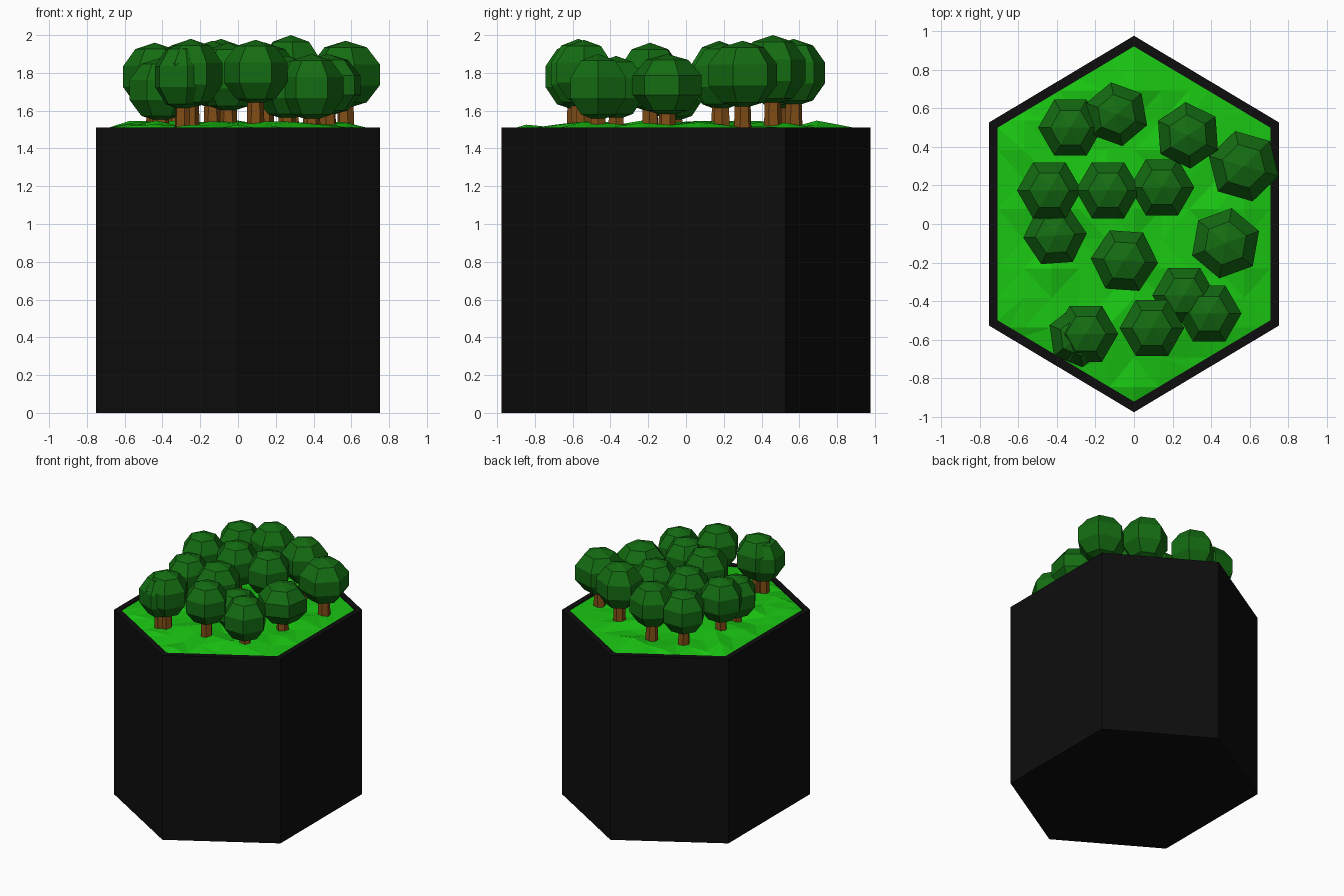
import bpy, bmesh, math, random
from mathutils import Vector, Matrix

if "Cube" in bpy.data.objects:
    bpy.data.objects.remove(bpy.data.objects["Cube"])

random.seed(4)


def material(name, color):
    m = bpy.data.materials.new(name)
    m.diffuse_color = (*color, 1)
    m.use_nodes = True
    m.node_tree.nodes["Principled BSDF"].inputs["Base Color"].default_value = m.diffuse_color
    return m


BLACK = material("black", (0.004, 0.004, 0.004))
GRASS = material("grass", (0.01, 0.56, 0.006))
LEAF = material("leaf", (0.007, 0.15, 0.006))
BARK = material("bark", (0.22, 0.075, 0.008))


def finish(bm, name, mat):
    me = bpy.data.meshes.new(name)
    bmesh.ops.recalc_face_normals(bm, faces=bm.faces)
    bm.to_mesh(me)
    bm.free()
    me.materials.append(mat)
    ob = bpy.data.objects.new(name, me)
    bpy.context.collection.objects.link(ob)
    return ob


def hexagon(w, s, t):
    return [(0, t), (-w, s), (-w, -s), (0, -t), (w, -s), (w, s)]


OUTER = hexagon(0.753, 0.527, 0.977)
INNER = hexagon(0.708, 0.50, 0.922)

# Hexagonal pot with a shallow recess for the grass
bm = bmesh.new()
loops = [[bm.verts.new((x, y, z)) for x, y in prof]
         for prof, z in ((OUTER, 0), (OUTER, 1.51), (INNER, 1.51), (INNER, 1.48))]
bm.faces.new(loops[0])
bm.faces.new(loops[-1])
for a, b in zip(loops, loops[1:]):
    for i in range(6):
        j = (i + 1) % 6
        bm.faces.new((a[i], a[j], b[j], b[i]))
finish(bm, "hexagonal_pot", BLACK)

# Bumpy grass: a grid trimmed to the inner hexagon
bm = bmesh.new()
bmesh.ops.create_grid(bm, x_segments=14, y_segments=13, size=1)
planes = []
for i in range(6):
    a, b = Vector((*INNER[i], 0)), Vector((*INNER[(i + 1) % 6], 0))
    n = Vector((b.y - a.y, a.x - b.x, 0)).normalized()
    planes.append((a, n))
    bmesh.ops.bisect_plane(bm, geom=bm.verts[:] + bm.edges[:] + bm.faces[:],
                           plane_co=a, plane_no=n, clear_outer=True)
for v in bm.verts:
    d = min((a - v.co).dot(n) for a, n in planes)
    v.co.z = 1.503 + min(1, max(0, d) / 0.08) * random.uniform(0.0, 0.045)
bmesh.ops.triangulate(bm, faces=bm.faces)
finish(bm, "grass", GRASS)


def tree(i, x, y, r, bottom, top, angle):
    """Six-sided trunk and a six-segment, five-band crown."""
    rot = Matrix.Rotation(math.radians(angle), 4, 'Z')
    bm = bmesh.new()
    bmesh.ops.create_cone(bm, cap_ends=True, segments=6, radius1=0.048, radius2=0.042,
                          depth=bottom + 0.06 - 1.49,
                          matrix=Matrix.Translation((x, y, (bottom + 0.06 + 1.49) / 2)) @ rot)
    finish(bm, f"trunk_{i}", BARK)
    bm = bmesh.new()
    half = (top - bottom) / 2
    s = r / math.sin(math.radians(72))
    bmesh.ops.create_uvsphere(bm, u_segments=6, v_segments=5, radius=1,
                              matrix=Matrix.Translation((x, y, bottom + half)) @ rot
                              @ Matrix.Diagonal((s, s, half, 1)))
    finish(bm, f"crown_{i}", LEAF)


# x, y, crown radius, crown bottom, crown top, turn
TREES = [
    (-0.33, 0.50, 0.168, 1.60, 1.95, 30), (-0.09, 0.57, 0.168, 1.62, 1.98, 10),
    (0.28, 0.46, 0.173, 1.63, 2.00, 4), (0.57, 0.30, 0.188, 1.61, 1.97, 14),
    (-0.44, 0.175, 0.168, 1.60, 1.96, 30), (-0.135, 0.175, 0.168, 1.61, 1.97, 30),
    (0.145, 0.19, 0.168, 1.60, 1.96, 30), (-0.41, -0.06, 0.165, 1.54, 1.88, 34),
    (-0.05, -0.19, 0.175, 1.59, 1.96, 26), (0.475, -0.10, 0.185, 1.57, 1.90, 50),
    (0.26, -0.37, 0.165, 1.55, 1.89, 30), (0.39, -0.465, 0.168, 1.545, 1.90, 30),
    (0.093, -0.54, 0.168, 1.63, 1.975, 30), (-0.25, -0.57, 0.168, 1.61, 1.98, 30),
    (-0.29, -0.585, 0.160, 1.60, 1.96, 8),
]
for i, t in enumerate(TREES, 1):
    tree(i, *t)
